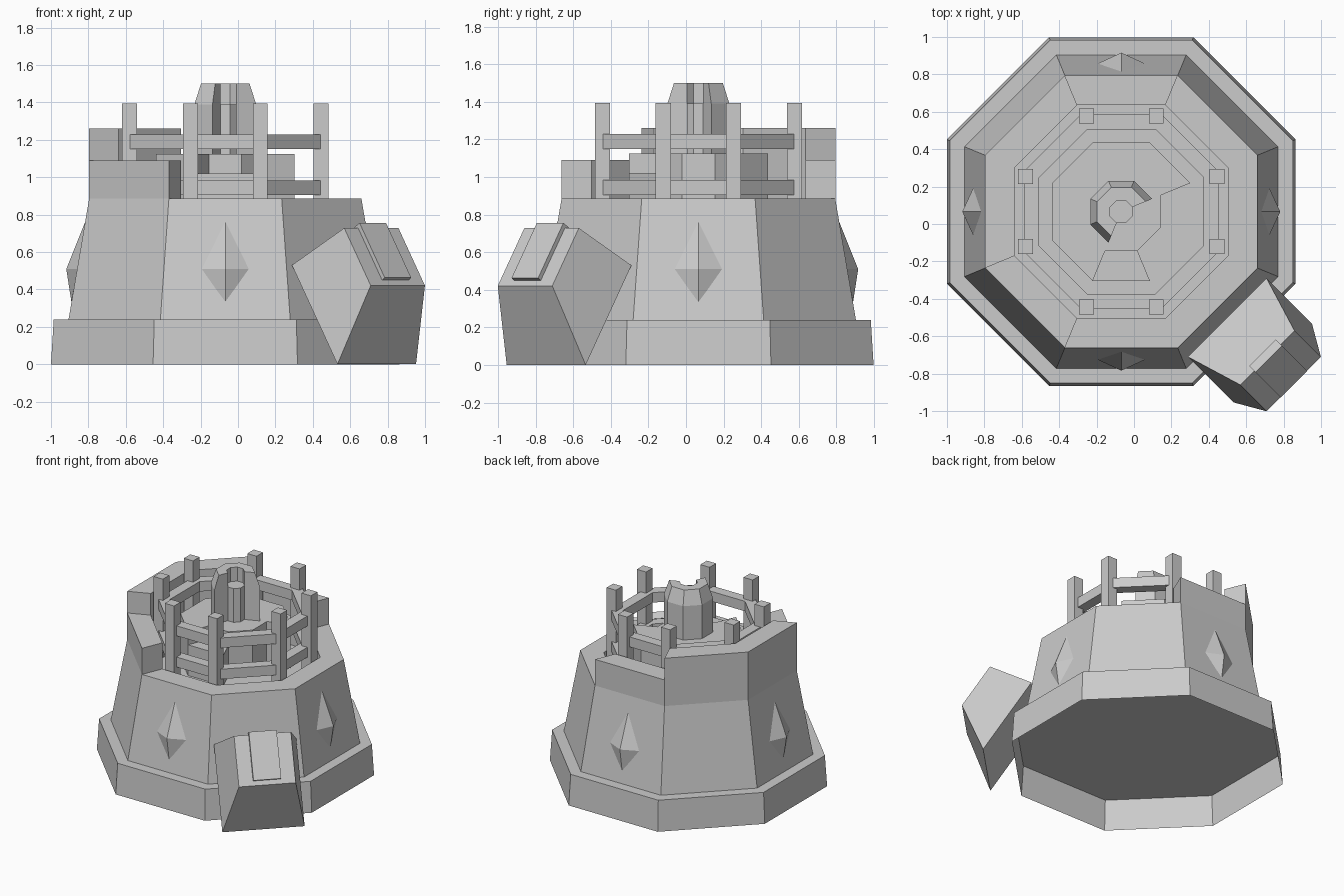
import bpy, bmesh, math
from mathutils import Vector, Matrix

cube = bpy.data.objects.get("Cube")
if cube:
    bpy.data.objects.remove(cube, do_unlink=True)

CENTRE = Vector((-0.068, 0.066, 0))
RIM = 0.885
FLOOR = 0.78

stone = bpy.data.materials.new("stone_grey")
stone.use_nodes = True
GREY = (0.6, 0.6, 0.6, 1)
stone.diffuse_color = GREY
stone.node_tree.nodes["Principled BSDF"].inputs["Base Color"].default_value = GREY


def finish(name, bm):
    """Clean up a bmesh and place it as a flat shaded object."""
    bmesh.ops.remove_doubles(bm, verts=bm.verts, dist=0.0005)
    bmesh.ops.recalc_face_normals(bm, faces=bm.faces)
    mesh = bpy.data.meshes.new(name)
    bm.to_mesh(mesh)
    bm.free()
    mesh.materials.append(stone)
    obj = bpy.data.objects.new(name, mesh)
    obj.location = CENTRE
    bpy.context.collection.objects.link(obj)


def octagon_band(name, profile, first=0, count=8, closed=True):
    """Sweep an (apothem, z) profile around some sides of an octagon; side 0 faces +x."""
    bm = bmesh.new()
    rows = []
    s = 1 / math.cos(math.pi / 8)
    for k in range(first, first + count + 1):
        a = math.radians(45 * k - 22.5)
        rows.append([bm.verts.new((r * s * math.cos(a), r * s * math.sin(a), z))
                     for r, z in profile])
    n = len(profile)
    for a, b in zip(rows, rows[1:]):
        for i in range(n if closed else n - 1):
            j = (i + 1) % n
            if profile[i][0] or profile[j][0]:
                bm.faces.new((a[i], a[j], b[j], b[i]))
    if count < 8:
        bm.faces.new(rows[0])
        bm.faces.new(rows[-1])
    finish(name, bm)


def solid(name, r, z0, z1):
    octagon_band(name, [(0, z0), (r, z0), (r, z1), (0, z1)])


def wall(name, inner, outer, z0, z1, first=0, count=8):
    octagon_band(name, [(inner, z0), (outer, z0), (outer, z1), (inner, z1)], first, count)


def hull(name, points):
    bm = bmesh.new()
    for p in points:
        bm.verts.new(p)
    bmesh.ops.convex_hull(bm, input=bm.verts)
    bmesh.ops.dissolve_limit(bm, angle_limit=0.01, verts=bm.verts, edges=bm.edges)
    finish(name, bm)


# Plinth shell, open underneath, and tapered body with a sunken floor
octagon_band("plinth", [(0.932, 0), (0.917, 0.24), (0, 0.24)], closed=False)
octagon_band("body", [(0, 0.24), (0.838, 0.24), (0.728, RIM), (0.57, RIM),
                      (0.57, FLOOR), (0, FLOOR)])

# Stepped parapet around the back and one side
wall("back_parapet", 0.57, 0.728, RIM, 1.09, 2, 1)
wall("high_parapet", 0.57, 0.728, RIM, 1.26, 3, 2)
wall("front_parapet", 0.57, 0.728, RIM, 1.09, 5, 1)

# Inner platform with a step cut into it
solid("platform_core", 0.21, FLOOR, 1.125)
wall("platform", 0.21, 0.37, FLOOR, 1.125, 1, 5)
wall("platform_step", 0.21, 0.37, FLOOR, 1.02, 6, 1)

# Thick open turret around a slim column
octagon_band("turret_shell", [(0.06, 1.125), (0.165, 1.125), (0.165, 1.39),
                              (0.13, 1.5), (0.06, 1.5)], 1, 5)
solid("turret_column", 0.06, 1.125, 1.39)

# Railing: two rails and eight posts
wall("lower_rail", 0.44, 0.52, 0.905, 0.983)
wall("upper_rail", 0.44, 0.52, 1.15, 1.228)
for i in range(8):
    x, y = (0.187, 0.511) if i % 2 else (0.511, 0.187)
    x *= -1 if i & 2 else 1
    y *= -1 if i & 4 else 1
    hull("railing_post", [(x + dx, y + dy, z) for dx in (-0.04, 0.04)
                          for dy in (-0.04, 0.04) for z in (FLOOR, 1.395)])

# Pointed studs on the four main sides
for k in range(4):
    turn = Matrix.Rotation(k * math.pi / 2, 3, 'Z')
    stud = [(0.746, 0, 0.77), (0.823, 0, 0.335), (0.79, 0.13, 0.51),
            (0.79, -0.13, 0.51), (0.85, 0, 0.51), (0.74, 0, 0.51)]
    hull("wall_stud", [turn @ Vector(p) for p in stud])

# Tapered block leaning on the front corner side, with a raised panel
diagonal = Matrix.Rotation(-math.pi / 4, 3, 'Z')
along = Vector((-0.545, 0, 0.838))
out = Vector((0.838, 0, 0.545))
side = Vector((0, 1, 0))
base = Vector((0.973, 0, 0.265))


def leaning(name, layers):
    """Frustum from (height, low end, high end, half width) layers on the leaning plane."""
    hull(name, [diagonal @ (base + out * h + along * u + side * w * s)
                for h, low, high, w in layers for u in (low, high) for s in (-1, 1)])


leaning("leaning_block", [(0, -0.316, 0.316, 0.297), (0.363, -0.05, 0.317, 0.205)])
leaning("block_panel", [(0.33, -0.015, 0.335, 0.1), (0.387, -0.015, 0.335, 0.1)])
